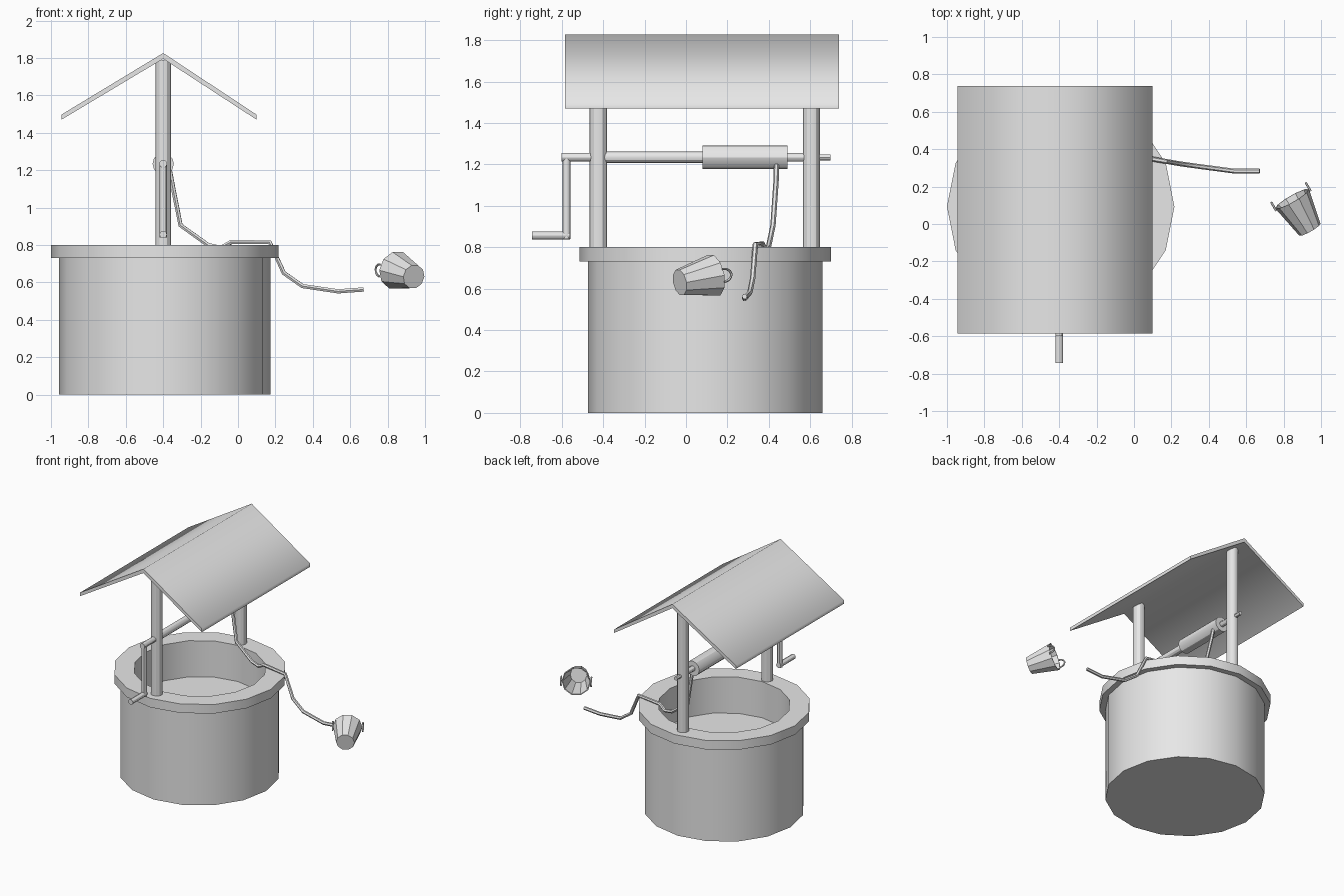
import bpy, bmesh, math
from mathutils import Vector

cube = bpy.data.objects.get("Cube")
if cube:
    bpy.data.objects.remove(cube, do_unlink=True)

grey = bpy.data.materials.new("plain_grey")
grey.use_nodes = True
grey.diffuse_color = (0.8, 0.8, 0.8, 1)
grey.node_tree.nodes["Principled BSDF"].inputs["Base Color"].default_value = (0.8, 0.8, 0.8, 1)


def finish(obj, angle=30):
    """Assign the material and smooth gentle edges."""
    obj.data.materials.append(grey)
    bpy.ops.object.select_all(action="DESELECT")
    obj.select_set(True)
    bpy.context.view_layer.objects.active = obj
    if obj.type == "CURVE":
        bpy.ops.object.convert(target="MESH")
    bpy.ops.object.shade_smooth_by_angle(angle=math.radians(angle))
    return bpy.context.view_layer.objects.active


def from_bmesh(name, bm, angle=30):
    bmesh.ops.recalc_face_normals(bm, faces=bm.faces)
    mesh = bpy.data.meshes.new(name)
    bm.to_mesh(mesh)
    bm.free()
    obj = bpy.data.objects.new(name, mesh)
    bpy.context.collection.objects.link(obj)
    return finish(obj, angle)


def lathe(name, profile, sides, origin, axis=(0, 0, 1), closed=False):
    """Revolve (radius, height) points around an axis; open ends at radius > 0 are capped."""
    bm = bmesh.new()
    rot = Vector(axis).to_track_quat("Z", "Y")
    rings = []
    for r, h in profile:
        ring = []
        for i in range(sides):
            a = math.tau * i / sides
            p = Vector((r * math.cos(a), r * math.sin(a), h))
            ring.append(bm.verts.new(rot @ p + Vector(origin)))
        rings.append(ring)
    pairs = list(zip(rings, rings[1:]))
    if closed:
        pairs.append((rings[-1], rings[0]))
    else:
        bm.faces.new(rings[0])
        bm.faces.new(rings[-1])
    for low, high in pairs:
        for i in range(sides):
            j = (i + 1) % sides
            bm.faces.new((low[i], low[j], high[j], high[i]))
    return from_bmesh(name, bm)


def rod(name, start, end, radius, sides=12):
    d = Vector(end) - Vector(start)
    return lathe(name, [(radius, 0), (radius, d.length)], sides, start, d)


def tube(name, points, radius):
    """Thin round tube along straight segments."""
    curve = bpy.data.curves.new(name, "CURVE")
    curve.dimensions = "3D"
    curve.bevel_depth = radius
    curve.bevel_resolution = 1
    curve.use_fill_caps = True
    spline = curve.splines.new("POLY")
    spline.points.add(len(points) - 1)
    for p, co in zip(spline.points, points):
        p.co = (*co, 1)
    obj = bpy.data.objects.new(name, curve)
    bpy.context.collection.objects.link(obj)
    return finish(obj, 50)


# Well wall with a raised floor inside, and the overhanging rim
CENTRE = (-0.392, 0.093, 0)
lathe("well_wall", [(0.565, 0), (0.565, 0.74), (0.466, 0.74), (0.466, 0.52)], 16, CENTRE)
lathe("well_rim", [(0.608, 0.73), (0.608, 0.8), (0.466, 0.8), (0.466, 0.73)], 16, CENTRE, closed=True)

# Posts
X = -0.4
for name, y in (("front_post", -0.423), ("back_post", 0.606)):
    rod(name, (X, y, 0.74), (X, y, 1.79), 0.042)

# Axle, rope drum and crank
Z = 1.234
rod("axle", (X, -0.4, Z), (X, 0.2, Z), 0.028)
rod("axle_front_end", (X, -0.6, Z), (X, -0.4, Z), 0.021)
rod("axle_back_end", (X, 0.4, Z), (X, 0.6, Z), 0.021)
rod("axle_stub", (X, 0.58, Z), (X, 0.697, Z), 0.0145)
rod("rope_drum", (X, 0.08, Z), (X, 0.49, Z), 0.057)
rod("crank_arm", (X, -0.577, 0.84), (X, -0.577, Z), 0.02)
rod("crank_handle", (X, -0.743, 0.856), (X, -0.56, 0.856), 0.02)

# Gabled roof, extruded along y from its cross-section
section = [(-0.944, 1.47), (-0.944, 1.497), (X, 1.826), (0.099, 1.497), (0.099, 1.47), (X, 1.795)]
bm = bmesh.new()
front = [bm.verts.new((x, -0.585, z)) for x, z in section]
back = [bm.verts.new((x, 0.739, z)) for x, z in section]
for i in range(len(section)):
    j = (i + 1) % len(section)
    bm.faces.new((front[i], front[j], back[j], back[i]))
for end in (front, back):
    bm.faces.new((end[0], end[1], end[2], end[5]))
    bm.faces.new((end[2], end[3], end[4], end[5]))
from_bmesh("roof", bm, 65)

# Rope running from the drum over the rim
tube("rope", [(-0.365, 0.437, 1.2), (-0.35, 0.435, 1.12), (-0.307, 0.42, 0.905),
              (-0.16, 0.398, 0.8), (-0.09, 0.385, 0.785), (-0.035, 0.37, 0.816),
              (0.17, 0.335, 0.814), (0.245, 0.322, 0.65), (0.345, 0.308, 0.58),
              (0.535, 0.283, 0.552), (0.672, 0.283, 0.562)], 0.013)

# Tipped bucket, hollow and tapered
base = Vector((0.94, -0.03, 0.63))
axis = Vector((-0.49, 0.855, 0.18)).normalized()
lathe("bucket", [(0.065, 0), (0.104, 0.193), (0.097, 0.193), (0.059, 0.01)], 10, base, axis)

# Handle loops on both sides of the bucket mouth
side = Vector((axis.y, -axis.x, 0)).normalized()
up = side.cross(axis)
for name, s in (("bucket_left_loop", 1), ("bucket_right_loop", -1)):
    middle = base + axis * 0.185 + side * s * 0.106
    arc = [math.pi * i / 6 for i in range(7)]
    tube(name, [middle + up * 0.032 * math.cos(a) + axis * 0.045 * math.sin(a) for a in arc], 0.006)
